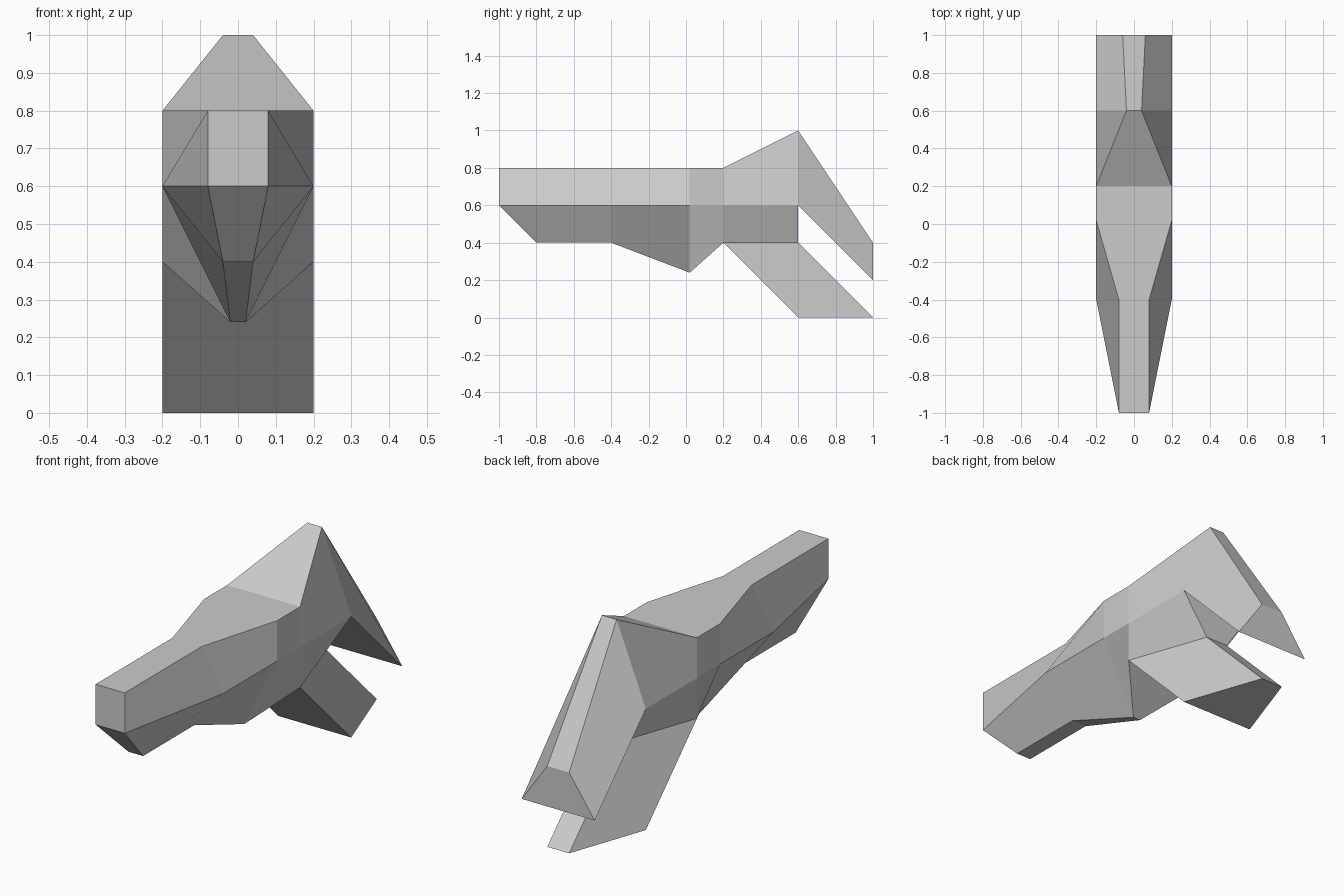
import bpy
import bmesh
from mathutils import Vector

cube = bpy.data.objects.get("Cube")
if cube:
    bpy.data.objects.remove(cube, do_unlink=True)

GREY = (0.6, 0.6, 0.6, 1.0)
grey = bpy.data.materials.new("plain_grey")
grey.use_nodes = True
grey.diffuse_color = GREY
shader = grey.node_tree.nodes["Principled BSDF"]
shader.inputs["Base Color"].default_value = GREY
shader.inputs["Roughness"].default_value = 0.8


def convex_order(quad):
    """Start the quad at a corner whose diagonal folds outward."""
    a, b, c, d = [v.co for v in quad]
    bulge = (b - a).cross(c - a).dot(d - a)
    return quad[1:] + quad[:1] if bulge > 1e-6 else quad


def loft(name, sections, start_caps=(), end_caps=(), skip=()):
    """Mirror half sections in x and bridge them; caps are strips between
    neighbouring section points. Skipped (section, side) faces are joints."""
    bm = bmesh.new()
    rings = []
    for half in sections:
        points = half + [(-x, y, z) for x, y, z in reversed(half)]
        rings.append([bm.verts.new(Vector(p)) for p in points])
    n = len(rings[0])
    for s, (a, b) in enumerate(zip(rings, rings[1:])):
        for k in range(n):
            if (s, k) not in skip:
                j = (k + 1) % n
                bm.faces.new(convex_order([a[k], a[j], b[j], b[k]]))
    for ring, strips, flip in ((rings[0], start_caps, False),
                               (rings[-1], end_caps, True)):
        for k in strips:
            quad = [ring[n - 1 - k], ring[n - 2 - k], ring[k + 1], ring[k]]
            bm.faces.new(quad[::-1] if flip else quad)
    mesh = bpy.data.meshes.new(name)
    bm.to_mesh(mesh)
    bm.free()
    mesh.materials.append(grey)
    obj = bpy.data.objects.new(name, mesh)
    bpy.context.collection.objects.link(obj)
    return obj


# Hull: each section is deck edge, side edge, keel edge, from nose to stern
loft("hull", [
    [(0.08, -1, 0.8), (0.08, -1, 0.6), (0.04, -0.8, 0.4)],
    [(0.08, -0.4, 0.8), (0.2, -0.4, 0.6), (0.04, -0.4, 0.4)],
    [(0.2, 0.02, 0.8), (0.2, 0.02, 0.6), (0.02, 0.02, 0.24)],
    [(0.2, 0.2, 0.8), (0.2, 0.2, 0.6), (0.2, 0.2, 0.4)],
    [(0.04, 0.6, 1), (0.2, 0.6, 0.6), (0.06, 0.6, 0.4)],
], start_caps=(0, 1), end_caps=(1,), skip={(3, 2)})

# Upper tail: sweeps back and down from the crest
loft("upper_tail", [
    [(0.04, 0.6, 1), (0.2, 0.6, 0.6)],
    [(0.06, 1, 0.4), (0.2, 1, 0.2)],
], end_caps=(0,))

# Lower tail: slanted prism under the stern
loft("lower_tail", [
    [(0.06, 0.6, 0.4), (0.2, 0.2, 0.4)],
    [(0.06, 1, 0), (0.2, 0.6, 0)],
], end_caps=(0,))
